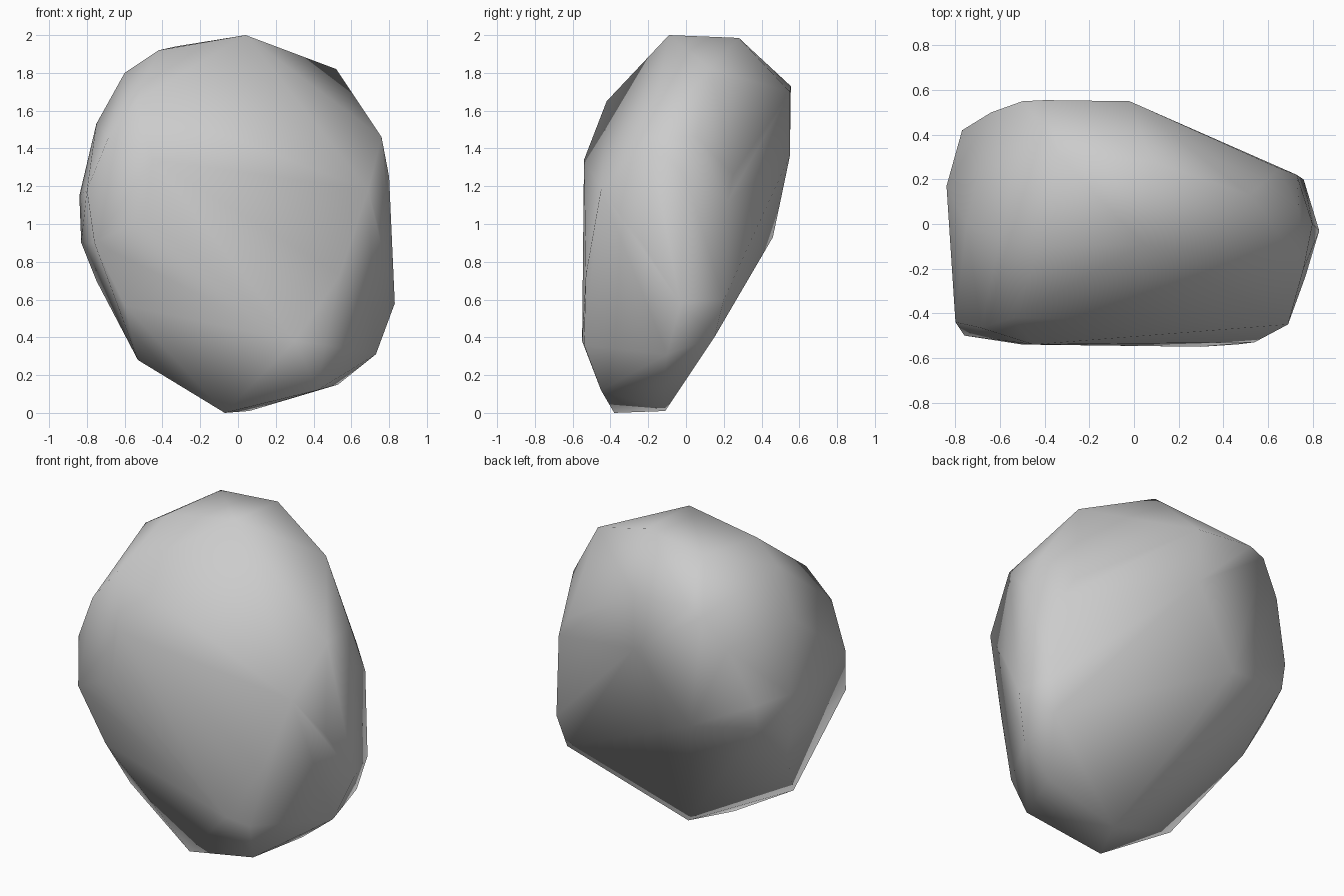
import bpy
import bmesh

# Remove the default cube if it is there
default_cube = bpy.data.objects.get("Cube")
if default_cube:
    bpy.data.objects.remove(default_cube, do_unlink=True)


def flat_material(name, colour):
    material = bpy.data.materials.new(name)
    material.use_nodes = True
    material.diffuse_color = colour
    shader = next(n for n in material.node_tree.nodes if n.type == "BSDF_PRINCIPLED")
    shader.inputs["Base Color"].default_value = colour
    return material


def hull_object(name, corner_groups, material):
    """Wrap a convex skin round the corner points and shade it smooth."""
    mesh = bpy.data.meshes.new(name)
    bm = bmesh.new()
    for group in corner_groups:
        for corner in group:
            bm.verts.new(corner)
    bmesh.ops.convex_hull(bm, input=bm.verts[:], use_existing_faces=False)
    # Drop any corner that ended up inside the skin
    loose = [vert for vert in bm.verts if not vert.link_faces]
    bmesh.ops.delete(bm, geom=loose, context="VERTS")
    bmesh.ops.recalc_face_normals(bm, faces=bm.faces[:])
    for face in bm.faces:
        face.smooth = True
    bm.to_mesh(mesh)
    bm.free()
    mesh.materials.append(material)
    boulder = bpy.data.objects.new(name, mesh)
    bpy.context.scene.collection.objects.link(boulder)
    return boulder


# Rounded top of the stone
crown = [
    (.04, -.09, 2), (.08, .28, 1.985), (-.33, .3, 1.94),
    (-.42, -.1, 1.92), (.52, .13, 1.82), (-.6, -.06, 1.8),
]

# Broad front face, with a crease running down toward the foot
front = [
    (-.54, -.42, 1.65), (-.685, -.466, 1.46), (-.45, -.54, 1.34),
    (-.76, -.5, .9), (-.5, -.54, 1.03), (-.6, -.46, .57),
    (.69, -.45, 1.18), (.54, -.53, .73), (.3, -.55, .38), (.46, -.54, .36),
]

# Narrow side chipped into facets
left_side = [
    (.76, -.2, 1.46), (.74, .06, 1.46), (.8, 0, 1.25), (.77, -.23, .9),
    (.83, -.03, .58), (.73, -.1, .31), (.65, .25, 1.26),
    (.73, .22, 1.12), (.76, .2, .6), (.72, .15, .4),
]

# Opposite side, rounded
right_side = [
    (-.8, -.44, 1.18), (-.75, 0, 1.53), (-.84, .17, 1.15), (-.83, .15, .9),
    (-.75, .07, .7), (-.77, .42, 1.15), (-.77, .39, 1),
]

# Back face, slanting in toward the chipped side
back = [
    (-.4, .555, 1.73), (-.02, .55, 1.7), (-.02, .55, 1.36),
    (-.5, .55, 1.69), (-.64, .5, 1.5), (-.35, .46, .93),
]

# Small foot the stone rests on
foot = [
    (-.07, -.38, 0), (.06, -.11, .01), (.42, -.45, .12),
    (.53, -.12, .15), (-.53, -.31, .28), (-.6, -.21, .43),
]

stone_grey = flat_material("stone grey", (.6, .6, .6, 1))
hull_object("boulder", [crown, front, left_side, right_side, back, foot], stone_grey)
